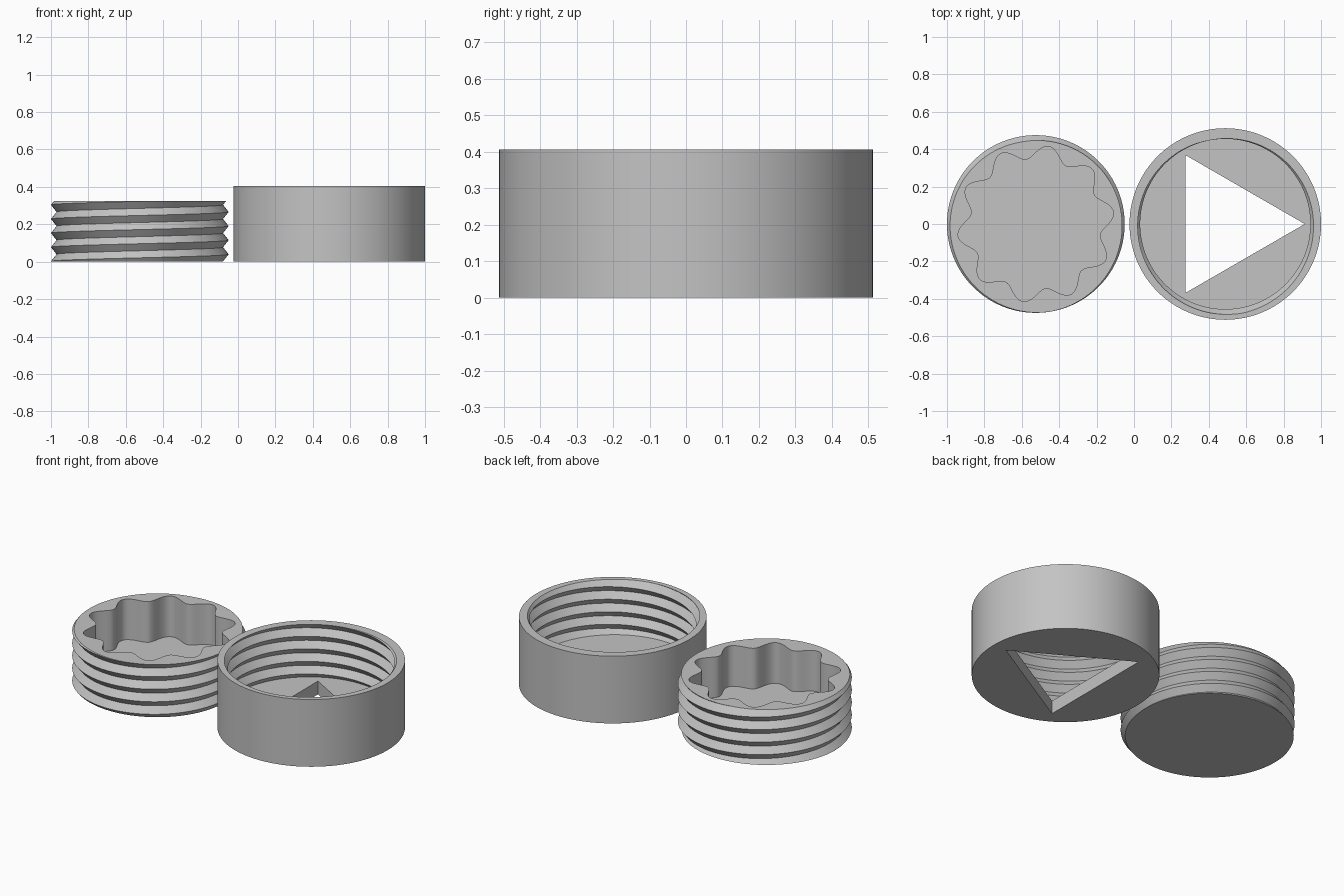
import bpy
import bmesh
from math import sin, cos, pi, radians

if "Cube" in bpy.data.objects:
    bpy.data.objects.remove(bpy.data.objects["Cube"], do_unlink=True)

SEGMENTS = 240
PITCH = 0.0755
DEPTH = 0.03
FLOOR = 0.08

grey = bpy.data.materials.new("light_grey")
grey.use_nodes = True
colour = (0.55, 0.55, 0.55, 1)
grey.diffuse_color = colour
grey.node_tree.nodes["Principled BSDF"].inputs["Base Color"].default_value = colour


def thread_rows(angle, crest, low, high):
    """Radius and height of a V thread at one angle, trimmed between two heights."""
    peak = high + PITCH * (angle / (2 * pi) - 0.78)
    rows = []
    for k in range(-3, 15):
        z = min(max(peak - k * PITCH / 2, low), high)
        turn = (z - peak) / PITCH
        rows.append((crest - DEPTH * 2 * abs(turn - round(turn)), z))
    return rows[::-1]


def sweep(name, centre_x, section, closed):
    """Loft a section that changes with the angle around the upright axis."""
    bm = bmesh.new()
    columns = []
    for i in range(SEGMENTS + 1):
        a = 2 * pi * i / SEGMENTS
        columns.append([bm.verts.new((r * cos(a), r * sin(a), z)) for r, z in section(a)])
    count = len(columns[0])
    for left, right in zip(columns, columns[1:]):
        for j in range(count if closed else count - 1):
            k = (j + 1) % count
            bm.faces.new((left[j], right[j], right[k], left[k]))
    bmesh.ops.remove_doubles(bm, verts=bm.verts, dist=0.00002)
    bmesh.ops.dissolve_degenerate(bm, edges=bm.edges, dist=0.00001)
    bmesh.ops.recalc_face_normals(bm, faces=bm.faces)
    mesh = bpy.data.meshes.new(name)
    bm.to_mesh(mesh)
    bm.free()
    mesh.materials.append(grey)
    obj = bpy.data.objects.new(name, mesh)
    obj.location.x = centre_x
    bpy.context.collection.objects.link(obj)
    bpy.ops.object.select_all(action='DESELECT')
    obj.select_set(True)
    bpy.context.view_layer.objects.active = obj
    bpy.ops.object.shade_smooth_by_angle(angle=radians(25))
    return obj


# Threaded plug with a ten-lobed pocket
def plug_section(a):
    top = 0.325
    pocket = 0.384 + 0.036 * cos(10 * (a - radians(8.6)))
    return ([(0, 0)] + thread_rows(a, 0.475, 0, top)
            + [(pocket, top), (pocket, FLOOR), (0, FLOOR)])


# Round cap with an inner thread and a triangular hole in its floor
def cap_section(a):
    top, outer = 0.405, 0.512
    hole = 0.2125 / cos(a % (2 * pi / 3) - pi / 3)
    return (thread_rows(a, 0.485, FLOOR, top)
            + [(outer, top), (outer, 0), (hole, 0), (hole, FLOOR)])


sweep("threaded_plug", -0.525, plug_section, False)
sweep("threaded_cap", 0.488, cap_section, True)
